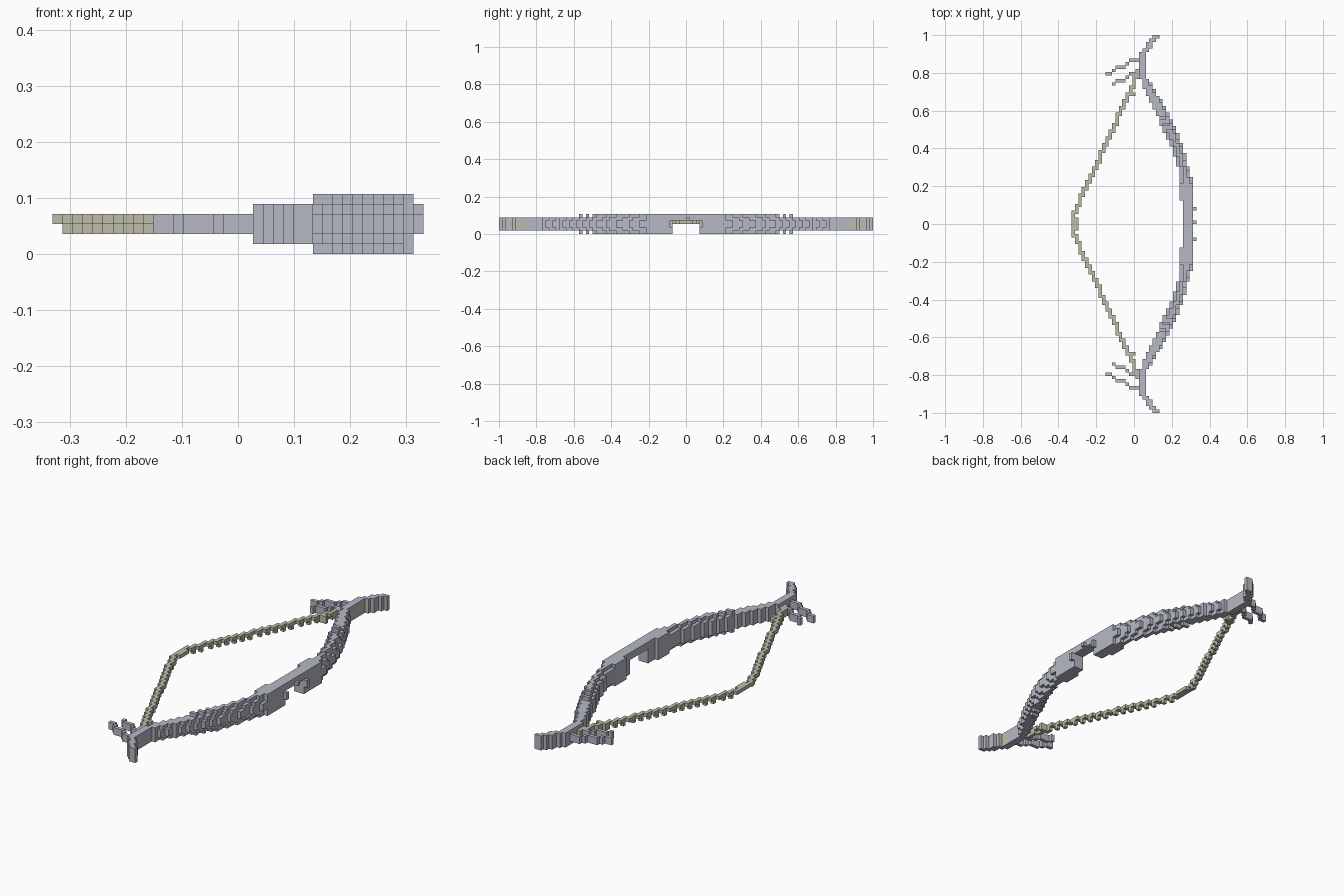
import bpy, bmesh
from mathutils import Vector

cube = bpy.data.objects.get("Cube")
if cube:
    bpy.data.objects.remove(cube, do_unlink=True)

U = 2 / 112          # edge of one block
HALF = 56            # blocks from the middle to each tip


def material(name, rgb):
    mat = bpy.data.materials.new(name)
    mat.use_nodes = True
    mat.diffuse_color = (*rgb, 1)
    mat.node_tree.nodes["Principled BSDF"].inputs["Base Color"].default_value = (*rgb, 1)
    return mat


steel = material("pale steel", (0.47, 0.485, 0.56))
cord = material("beige cord", (0.52, 0.505, 0.39))


def block_object(name, cells, mat):
    """Skin a set of (x, y, z) blocks, keeping only the exposed faces."""
    bm = bmesh.new()
    verts = {}

    def corner(p):
        if p not in verts:
            verts[p] = bm.verts.new(((p[0] - 18.5) * U, p[1] * U, p[2] * U))
        return verts[p]

    for c in cells:
        for axis in range(3):
            for side in (0, 1):
                near = list(c)
                near[axis] += 2 * side - 1
                if tuple(near) in cells:
                    continue
                ring = []
                for s, t in ((0, 0), (1, 0), (1, 1), (0, 1)):
                    p = list(c)
                    p[axis] += side
                    p[(axis + 1) % 3] += s
                    p[(axis + 2) % 3] += t
                    ring.append(corner(tuple(p)))
                bm.faces.new(ring if side else ring[::-1])
    mesh = bpy.data.meshes.new(name)
    bm.to_mesh(mesh)
    bm.free()
    mesh.materials.append(mat)
    obj = bpy.data.objects.new(name, mesh)
    bpy.context.collection.objects.link(obj)
    return obj


def mirrored(cells):
    return {(x, -1 - y, z) for x, y, z in cells}


def lerp(points, a):
    for (a0, v0), (a1, v1) in zip(points, points[1:]):
        if a <= a1:
            return v0 + (v1 - v0) * (a - a0) / (a1 - a0)
    return points[-1][1]


# Inner and outer edge of the bow along its length
INNER = [(0, 33), (7, 33), (8, 32), (16, 31.8), (22, 30), (28, 27), (35, 24),
         (40, 21.6), (44, 20), (50, 20), (53, 22), (56, 24)]
OUTER = [(0, 36), (12, 36), (18, 34.3), (22, 33.2), (28, 31), (35, 27.4),
         (40, 24.6), (44, 22), (50, 22), (53, 24), (56, 26)]

# Limb and grip, rounded off towards the top and bottom layers
limb, grip, wrap = set(), set(), set()
for y in range(HALF):
    a = y + 0.5
    for z in range(6):
        level = max(2 - z, z - 3, 0)
        if level == 2 and y > 27 and y not in (29, 31):
            continue
        if y < 4 and z < 4:          # opening under the grip
            continue
        taper = 0.5 * level if 12 < a < 42 else 0
        lo = round(lerp(INNER, a) + (taper if level == 2 else 0))
        hi = max(round(lerp(OUTER, a) - taper), lo + 1)
        for x in range(lo, hi):
            bound = level == 0 and x == hi - 1 and y in (48, 49, 50, 51, 53)
            (wrap if bound else grip if y < 4 else limb).add((x, y, z))

# Small studs on the outer face beside the opening
limb |= {(36, 4, z) for z in (2, 3)}

block_object("back_limb", limb, steel)
block_object("front_limb", mirrored(limb), steel)
block_object("grip", grip | mirrored(grip) | {(36, 0, 4)}, steel)
block_object("back_cord_wrap", wrap, cord)
block_object("front_cord_wrap", mirrored(wrap), cord)


# Pairs of thin swept barbs near each tip
def barb(x0, y0, x1, y1):
    cells = set()
    for x in range(x0, x1):
        y = round(y0 + (y1 - y0) * (x - x0) / (x1 - x0))
        cells |= {(x, y, z) for z in (2, 3)}
    return cells


for name, span in (("long_barb", (10, 44, 20, 49)), ("short_barb", (12, 41, 20, 45))):
    cells = barb(*span)
    block_object("back_" + name, cells, steel)
    block_object("front_" + name, mirrored(cells), steel)

# Drawn string with a small tooth under every step
STRING = [(0, 0), (2, 0), (38, 16.5), (46, 20)]
string = {(1, 0, 3), (1, 1, 3)}
last = 0
for y in range(46):
    x = int(lerp(STRING, y + 0.5))
    string.add((x, y, 3))
    if x != last:
        string |= {(x, y - 1, 3), (x, y, 2)}
    if y > 38:
        string.add((x, y, 2))
    last = x
string |= {(x, 38, z) for x in (16, 17, 18) for z in (2, 3)}   # end knot
block_object("bowstring", string | mirrored(string), cord)
